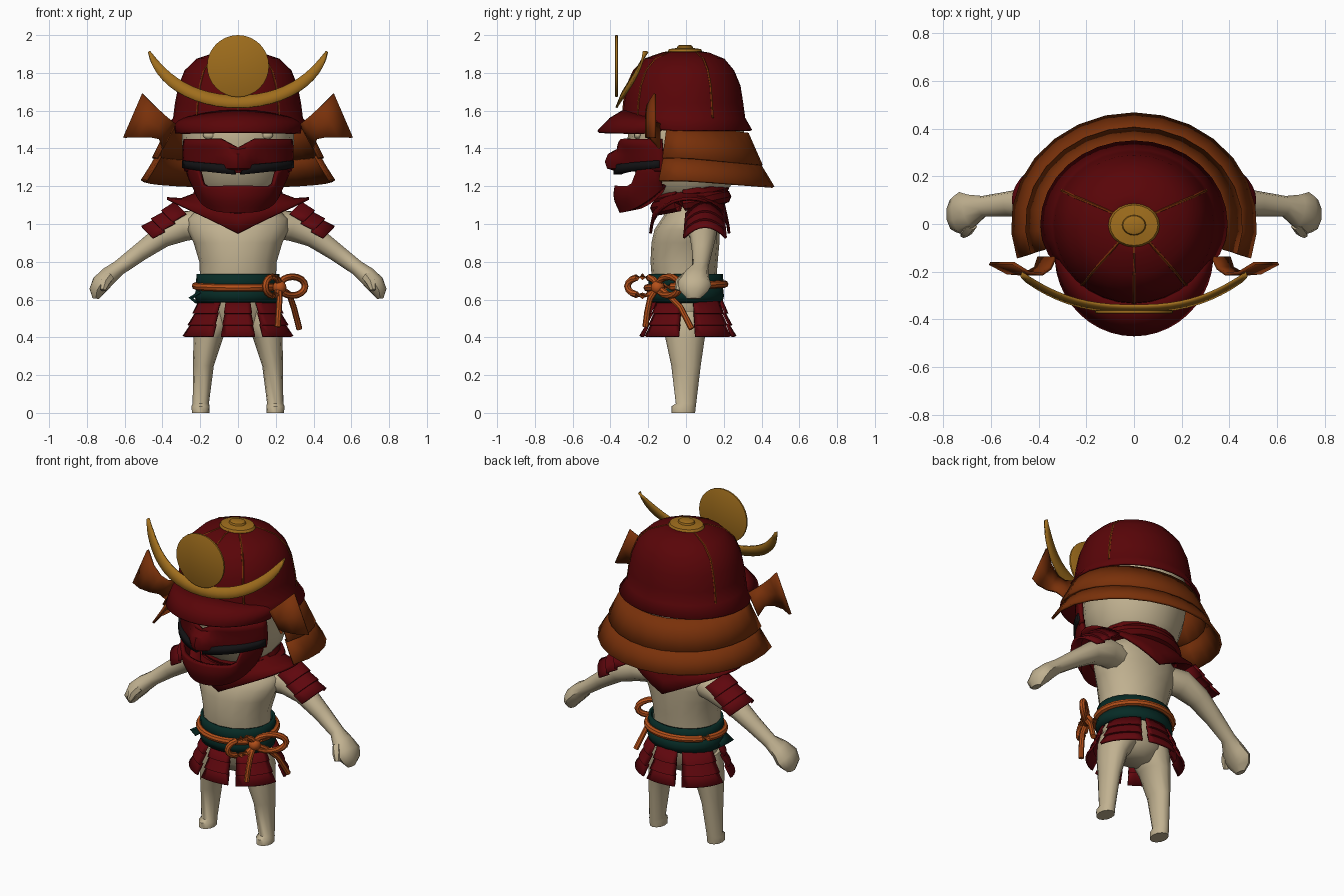
import bpy, math
from mathutils import Vector as V
from math import sin, cos, pi, radians

if "Cube" in bpy.data.objects:
    bpy.data.objects.remove(bpy.data.objects["Cube"])

def mat(name, r, g, b):
    m = bpy.data.materials.new(name)
    m.diffuse_color = (r, g, b, 1)
    m.use_nodes = True
    m.node_tree.nodes["Principled BSDF"].inputs["Base Color"].default_value = m.diffuse_color
    return m

SKIN = mat("skin", .53, .44, .28)
RED = mat("dark_red", .10, .0015, .0025)
CRIMSON = mat("armor_red", .115, .002, .004)
BROWN = mat("orange_brown", .19, .030, .003)
GOLD = mat("gold", .35, .155, .012)
TEAL = mat("teal", .002, .024, .019)
BLACK = mat("black", .006, .006, .007)
ROPE = mat("orange_rope", .46, .08, .010)

def grid(name, rows, m, closed=False, caps=False, thick=0, off=0, angle=40):
    """Skin a list of point rows; optional wrap, end caps and thickness."""
    n = len(rows[0])
    verts = [tuple(p) for r in rows for p in r]
    faces = [(i*n+j, i*n+(j+1) % n, (i+1)*n+(j+1) % n, (i+1)*n+j)
             for i in range(len(rows)-1) for j in range(n if closed else n-1)]
    if caps:
        faces += [tuple(range(n))[::-1], tuple(range((len(rows)-1)*n, len(rows)*n))]
    me = bpy.data.meshes.new(name)
    me.from_pydata(verts, [], faces)
    me.materials.append(m)
    ob = bpy.data.objects.new(name, me)
    bpy.context.collection.objects.link(ob)
    bpy.ops.object.select_all(action='DESELECT')
    ob.select_set(True)
    bpy.context.view_layer.objects.active = ob
    bpy.ops.object.mode_set(mode='EDIT')
    bpy.ops.mesh.select_all(action='SELECT')
    bpy.ops.mesh.normals_make_consistent(inside=False)
    bpy.ops.object.mode_set(mode='OBJECT')
    bpy.ops.object.shade_smooth_by_angle(angle=radians(angle))
    if thick:
        s = ob.modifiers.new("thickness", 'SOLIDIFY')
        s.thickness, s.offset = thick, off
    return ob

def ring(cx, cy, z, rx, ry, n=16):
    return [(cx+rx*cos(2*pi*k/n), cy+ry*sin(2*pi*k/n), z) for k in range(n)]

def tube(name, pts, radii, m, n=8, loop=False):
    """Round or flattened tube; radii are numbers or (sideways, across) pairs."""
    pts = [V(p) for p in pts]
    rows, k = [], len(pts)
    for i, p in enumerate(pts):
        a = pts[(i-1) % k] if loop or i else p
        b = pts[(i+1) % k] if loop or i < k-1 else p
        d = (b-a).normalized()
        u = V((0, 1, 0)) if abs(d.y) < .9 else V((1, 0, 0))
        u = (u-d*u.dot(d)).normalized()
        w = d.cross(u)
        r = radii[i] if isinstance(radii, list) else radii
        ru, rw = r if isinstance(r, tuple) else (r, r)
        rows.append([p+u*ru*cos(2*pi*j/n)+w*rw*sin(2*pi*j/n) for j in range(n)])
    if loop:
        rows.append(rows[0])
    return grid(name, rows, m, closed=True, caps=not loop)

def span(a, b, n):
    return [a+(b-a)*i/n for i in range(n+1)]

# Body
grid("torso", [ring(0, c, z, a, b) for z, a, b, c in [
    (.42, .09, .08, 0), (.48, .18, .125, 0), (.58, .2, .15, 0), (.7, .2, .17, -.01),
    (.8, .205, .178, -.01), (.9, .235, .18, -.003), (.97, .268, .172, .005),
    (1.03, .27, .152, .025), (1.09, .2, .125, .035), (1.2, .1, .1, .04)]],
    SKIN, True, True, angle=60)
grid("head", [ring(0, c, z, a, b) for z, a, b, c in [
    (1.09, .1, .1, .03), (1.14, .19, .18, .01), (1.22, .255, .25, 0), (1.32, .285, .285, 0),
    (1.44, .298, .31, 0), (1.56, .29, .3, 0), (1.66, .2, .2, 0)]], SKIN, True, True, angle=60)
for s, side in ((1, "left"), (-1, "right")):
    grid(side+"_leg", [ring(s*x, y, z, a, b, 12) for z, x, a, y, b in [
        (.54, .11, .1, 0, .12), (.47, .125, .108, 0, .12), (.4, .157, .079, -.005, .105),
        (.25, .183, .055, 0, .078), (.05, .197, .043, 0, .054), (.035, .198, .048, -.012, .064),
        (0, .198, .046, -.014, .062)]], SKIN, True, True, angle=50)
    tube(side+"_arm", [(s*x, y, z) for x, y, z in [
        (.12, .04, 1.0), (.28, .08, .99), (.4, .09, .935), (.52, .085, .85), (.63, .075, .768),
        (.685, .055, .725), (.725, .045, .685), (.748, .04, .645), (.753, .04, .605)]],
        [(.085, .08), (.085, .082), (.07, .063), (.053, .05), (.043, .042), (.07, .05),
         (.09, .052), (.075, .042), (.035, .018)], SKIN, 10)
    tube(side+"_thumb", [(s*.685, 0, .72), (s*.705, -.03, .69), (s*.715, -.045, .65)],
         [.03, .028, .015], SKIN, 6)
    # Eyes set just proud of the face
    bpy.ops.mesh.primitive_uv_sphere_add(segments=12, ring_count=8, location=(s*.15, -.255, 1.47))
    eye = bpy.context.object
    eye.name, eye.scale = side+"_eye", (.035, .02, .022)
    eye.data.materials.append(SKIN)
    bpy.ops.object.shade_smooth()

# Face mask: nose and cheek plate, moustache, chin guard
def face(a, rx, ry, z, nose=0):
    x = rx*sin(a)
    return (x, -ry*cos(a)-nose*math.exp(-(x/.075)**2), z)

A = span(-1.2, 1.2, 24)
def brow(a):
    return max(0, 1-abs(a)/.3)
grid("cheek_plate", [[face(a, rx, ry, z-d*brow(a), n) for a in A]
     for z, rx, ry, n, d in [(1.45, .3, .355, 0, .045), (1.41, .305, .345, .01, .02),
                             (1.365, .305, .335, .07, 0), (1.33, .305, .335, .085, 0),
                             (1.30, .3, .33, .08, 0), (1.28, .295, .33, .01, 0)]],
     RED, thick=.02)
for s, side in ((1, "left"), (-1, "right")):
    grid(side+"_moustache", [[face(s*a, .305, .365-.025*a, 1.285+.028*a+h*(1.05-.2*a))
         for a in span(.05, 1.15, 8)] for h in (-.024, .024)], BLACK, thick=.04)
def chin(a, t):
    k = min(1, max(0, (abs(a)-.68)/.14))
    top, bot = 1.2+.1*k, 1.07+.13*(abs(a)/1.2)**3
    bulge = sin(pi*min(1, t*1.1))
    return face(a, .285-.04*t+.008*bulge, .365-.02*t+.015*bulge, top+(bot-top)*t)
grid("chin_guard", [[chin(a, t) for a in A] for t in (0, .12, .35, .6, .85, 1)]
     + [[(x*.75, y*.75, z+.02) for x, y, z in (chin(a, 1) for a in A)]], RED, thick=.025)

# Scarf: bib over the chest and back, with rolled folds
T = [2*pi*k/32 for k in range(32)]
grid("scarf_bib", [[(rx*cos(t), .02+ry*sin(t), z+dz*abs(cos(t))) for t in T]
     for rx, ry, z, dz in [(.14, .14, 1.19, 0), (.22, .175, 1.12, .04), (.3, .195, 1.03, .1),
                           (.375, .208, .95, .185)]], RED, True, thick=.015)
for i, (rx, ry, z, r) in enumerate([(.235, .175, 1.115, .04), (.2, .165, 1.16, .038)]):
    tube("scarf_fold_%d" % (i+1), [(rx*cos(t), .025+ry*sin(t), z+.03*sin(t)) for t in T],
         r, RED, 8, True)

# Layered shoulder plates
STEPS = [(0, 0), (.36, .012), (.37, 0), (.68, .014), (.69, .002), (1, .016)]
for s, side in ((1, "left"), (-1, "right")):
    rows = []
    for t, o in STEPS:
        row = []
        for q in span(-1, 1, 8):
            h = o+.012-.085*q*q
            row.append((s*(.325+.165*t+.7*h), .1+(.1+.012*t)*q, 1.105-.14*t+.7*h))
        rows.append(row)
    grid(side+"_shoulder_plate", rows, CRIMSON, thick=.012, angle=30)

# Skirt of hanging layered plates
for name, c, half in [("front", -90, 18), ("left_front", -37, 26), ("right_front", 217, 26),
                      ("left_back", 36, 27), ("right_back", 144, 27), ("back", 90, 19)]:
    grid(name+"_skirt_plate", [[((.2+.075*t+o)*cos(a), .01+(.175+.06*t+o)*sin(a), .6-.195*t)
         for a in (radians(d) for d in span(c-half, c+half, 6))] for t, o in STEPS],
         CRIMSON, thick=.014, angle=30)

# Sash and rope belt with bow
for name, rings in [("upper_sash", [(.735, .212, .188), (.69, .214, .19), (.645, .212, .188)]),
                    ("lower_sash", [(.665, .212, .188), (.62, .222, .193), (.585, .212, .185)])]:
    grid(name, [ring(0, 0, z, a, b, 24) for z, a, b in rings], TEAL, True, thick=.016)
grid("sash_end", [[(-.2, -.1, .64), (-.19, 0, .64)], [(-.255, -.1, .61), (-.245, 0, .605)],
                  [(-.22, -.1, .585), (-.21, 0, .585)]], TEAL, thick=.015)
tube("rope_belt", [(.225*cos(t), .205*sin(t), .672+.01*sin(t)) for t in T], .02, ROPE, 8, True)
C = V((.22, -.15, .665))
for D, side in ((V((.135, .12, 0)), "right"), (V((-.075, -.16, 0)), "left")):
    tube("bow_%s_loop" % side, [C+D*(.5-.5*cos(t))+V((0, 0, .05*sin(t)+.006))
         for t in T[::2]], .018, ROPE, 8, True)
tube("bow_tail_front", [C, C+V((0, -.04, -.06)), C+V((-.005, -.055, -.13)), (.21, -.215, .455)],
     .016, ROPE)
tube("bow_tail_side", [C, C+V((.05, .05, -.035)), (.295, -.03, .56), (.325, .03, .445)], .016, ROPE)
bpy.ops.mesh.primitive_uv_sphere_add(segments=12, ring_count=8, radius=.036, location=C)
bpy.context.object.name = "bow_knot"
bpy.context.object.data.materials.append(ROPE)
bpy.ops.object.shade_smooth()

# Helmet bowl: (height, half width, front depth, back depth)
BOWL = [(1.915, .04, .04, .04), (1.902, .12, .12, .12), (1.87, .215, .21, .2), (1.81, .278, .272, .25),
        (1.73, .31, .308, .283), (1.64, .328, .325, .297), (1.56, .338, .33, .308)]
def bowl(i, t, grow=0):
    z, a, f, b = BOWL[i]
    return ((a+grow)*cos(t), ((f if sin(t) < 0 else b)+grow)*sin(t), z+grow)
def rim(t):
    k = min(1, max(0, (sin(t)+.75)/.4))
    return ((.338+.05*k)*cos(t), (.33 if sin(t) < 0 else .345)*sin(t), 1.555-.06*k)
grid("helmet_bowl", [[bowl(i, t) for t in T] for i in range(7)] + [[rim(t) for t in T]],
     RED, True, thick=.012)
for k, d in enumerate((-90, -130, -50, 27, 153)):
    tube("helmet_rib_%d" % (k+1), [bowl(i, radians(d), .002) for i in range(7)], .007, BROWN, 6)
B = span(-1.5, 1.5, 20)
grid("brim", [[(rx*sin(a), y-ry*cos(a), z-d*sin(a)**2) for a in B] for rx, y, ry, z, d in [
    (.325, 0, .325, 1.6, .05), (.335, -.06, .34, 1.555, .03), (.325, -.13, .335, 1.487, .008)]],
    RED, thick=.016)

# Crown fitting
grid("crown_fitting", [ring(0, -.005, z, r, r*.85, 20) for z, r in [
    (1.895, .1), (1.912, .108), (1.926, .1), (1.932, .05), (1.943, .046), (1.947, .035)]],
    GOLD, True, True, angle=35)

# Neck guard: two flared tiers around the back
G = [radians(d) for d in span(-18, 198, 16)]
for name, tiers in [("upper_neck_guard", [(1.48, .365, .325, .04), (1.4, .405, .36, .04), (1.31, .45, .40, .04)]),
                    ("lower_neck_guard", [(1.33, .43, .38, .03), (1.265, .465, .42, .035), (1.195, .51, .462, .035)])]:
    grid(name, [[(a*cos(t), b*sin(t), z+lift*(1-max(0, sin(t)))) for t in G]
         for z, a, b, lift in tiers], BROWN, thick=.014, angle=25)

# Turned-back side wings
for s, side in ((1, "left"), (-1, "right")):
    grid(side+"_wing", [[(s*(xb+(xt-xb)*q), y, zb+(zt-zb)*q) for q in (0, .5, 1)]
         for xb, zb, xt, zt, y in [(.4, 1.40, .33, 1.53, -.14), (.415, 1.45, .35, 1.545, -.185),
                                   (.46, 1.458, .385, 1.575, -.21), (.53, 1.458, .44, 1.625, -.205),
                                   (.605, 1.458, .505, 1.69, -.165)]], BROWN, thick=.014)

# Crescent crest and disc
H = span(-1.5, 1.5, 24)
def horn(a, inner):
    w = inner*(.058*(1-(abs(a)/1.5)**6)+.006)
    x = (.475-w)*sin(a)
    return (x, -.368+.145*abs(x/.475)**2.5+.025*inner, 1.935-(.32-w)*cos(a))
grid("crescent_crest", [[horn(a, k) for a in H] for k in (0, .5, 1)], GOLD, thick=.012)
grid("crest_disc", [[(r*cos(t), y, 1.836+r*sin(t)) for t in T] for r, y in [
    (.158, -.376), (.164, -.373), (.164, -.363), (.158, -.36)]], GOLD, True, True, angle=30)
